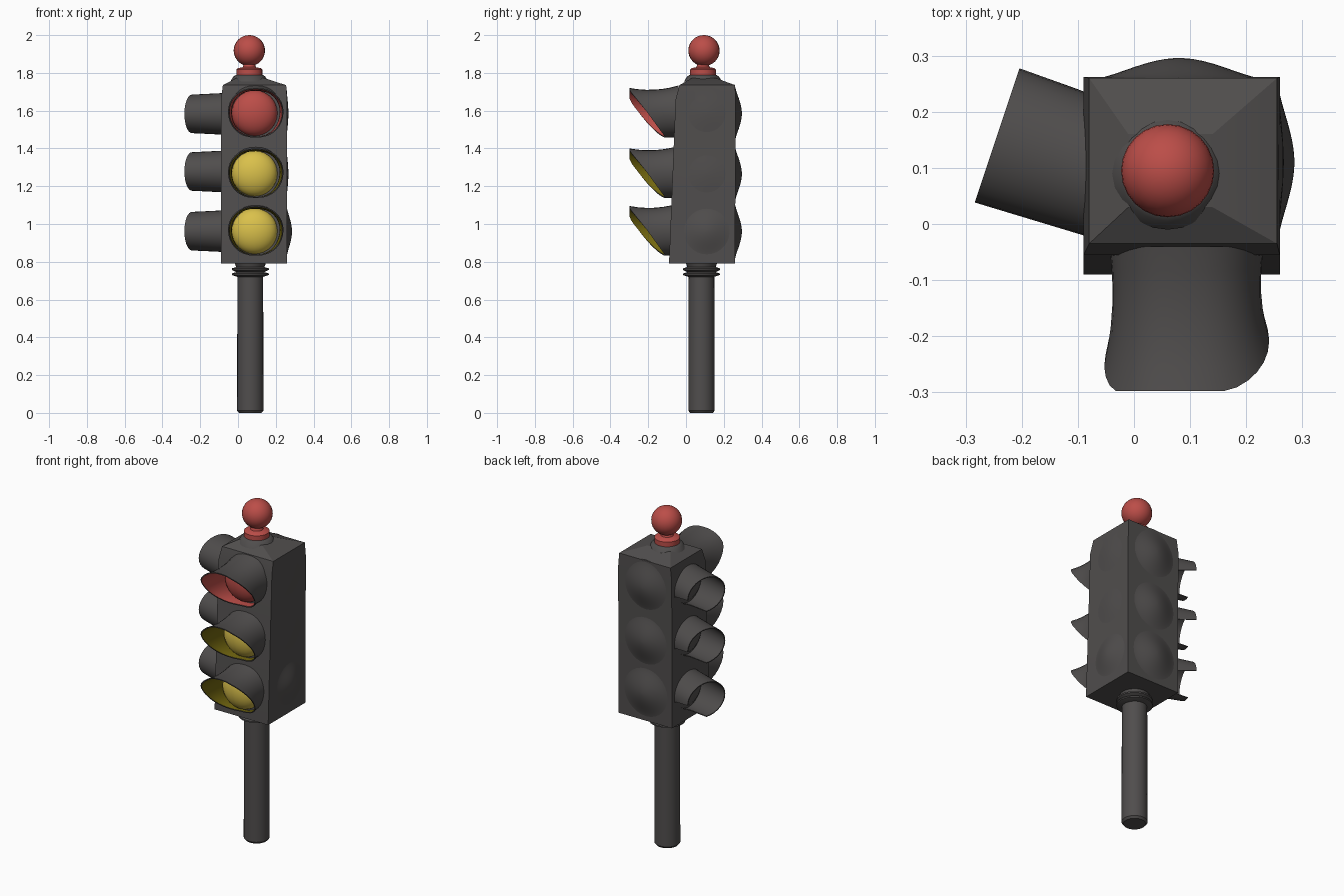
import bpy, bmesh, math
from mathutils import Vector

if "Cube" in bpy.data.objects:
    bpy.data.objects.remove(bpy.data.objects["Cube"])


def material(name, rgb):
    m = bpy.data.materials.new(name)
    m.diffuse_color = (*rgb, 1)
    m.use_nodes = True
    m.node_tree.nodes["Principled BSDF"].inputs["Base Color"].default_value = m.diffuse_color
    return m


DARK = material("dark_grey", (0.08, 0.075, 0.074))
RED = material("red", (0.50, 0.075, 0.065))
YELLOW = material("yellow", (0.70, 0.53, 0.07))
OLIVE = material("dark_yellow", (0.17, 0.135, 0.005))


def finish(name, bm, mats, angle=35):
    bmesh.ops.recalc_face_normals(bm, faces=bm.faces)
    mesh = bpy.data.meshes.new(name)
    bm.to_mesh(mesh)
    bm.free()
    for m in mats:
        mesh.materials.append(m)
    ob = bpy.data.objects.new(name, mesh)
    bpy.context.collection.objects.link(ob)
    bpy.ops.object.select_all(action='DESELECT')
    ob.select_set(True)
    bpy.context.view_layer.objects.active = ob
    bpy.ops.object.shade_smooth_by_angle(angle=math.radians(angle))
    return ob


def bridge(bm, a, b, mat=0):
    n = len(a)
    for i in range(n):
        f = bm.faces.new((a[i], a[(i + 1) % n], b[(i + 1) % n], b[i]))
        f.material_index = mat


def loft(name, rings, mat, angle=35):
    bm = bmesh.new()
    loops = [[bm.verts.new(p) for p in ring] for ring in rings]
    for a, b in zip(loops, loops[1:]):
        bridge(bm, a, b)
    bm.faces.new(loops[0])
    bm.faces.new(loops[-1])
    return finish(name, bm, [mat], angle)


def lathe(name, profile, mat, cx, cy, n=24):
    rings = [[(cx + r * math.cos(2 * math.pi * i / n),
               cy + r * math.sin(2 * math.pi * i / n), z) for i in range(n)]
             for r, z in profile]
    return loft(name, rings, mat)


def dome(name, centre, scale, mat, turn=0):
    bm = bmesh.new()
    bmesh.ops.create_uvsphere(bm, u_segments=24, v_segments=16, radius=1)
    ob = finish(name, bm, [mat], 60)
    ob.location, ob.scale = centre, scale
    ob.rotation_euler.z = turn
    return ob


def bulge(name, centre, out, side, radius, depth):
    """Soft swelling that runs tangent into a housing wall."""
    c, out, side = Vector(centre), Vector(out), Vector(side)
    rings = []
    for k in range(9):
        f = 1 - k / 8.3
        h = depth * math.cos(math.pi / 2 * f) ** 1.5 - 0.002 * f
        rings.append([c + out * h + (side * math.cos(a) + Vector((0, 0, math.sin(a)))) * radius * f
                      for a in (2 * math.pi * i / 28 for i in range(28))])
    return loft(name, rings, DARK, 50)


def visor(name, centre, out, side, section, length, lining, n=32):
    """Open hood: outer shell, rim and coloured inner lining."""
    bm = bmesh.new()
    c, out, side = Vector(centre), Vector(out), Vector(side)

    def ring(f, inset):
        verts = []
        for i in range(n):
            a = 2 * math.pi * i / n
            u, w = section(a, f)
            p = c + out * (length(a) * f) + side * (u * (1 - inset))
            p.z += w * (1 - inset)
            verts.append(bm.verts.new(p))
        return verts

    steps = [i / 6 for i in range(7)]
    outer = [ring(f, 0) for f in steps]
    inner = [ring(f, 0.045) for f in steps]
    for i in range(6):
        bridge(bm, outer[i], outer[i + 1])
        bridge(bm, inner[i], inner[i + 1], 1)
    bridge(bm, outer[-1], inner[-1])
    bridge(bm, outer[0], inner[0])
    return finish(name, bm, [DARK, lining], 50)


# Housing: leaning front, shallow pitched roof
def box_ring(x0, x1, y0, y1, z):
    return [(x0, y0, z), (x1, y0, z), (x1, y1, z), (x0, y1, z)]


loft("housing", [box_ring(-0.09, 0.26, -0.09, 0.26, 0.79),
                 box_ring(-0.09, 0.26, -0.055, 0.262, 1.66),
                 box_ring(-0.08, 0.255, -0.035, 0.26, 1.735),
                 box_ring(-0.01, 0.14, 0.03, 0.16, 1.772)], DARK, 20)

# Pole, flange rings and beacon
PX, PY = 0.065, 0.082
lathe("pole", [(0.06, 0), (0.07, 0.012), (0.068, 0.80)], DARK, PX, PY)
lathe("flange", [(0.068, 0.72), (0.098, 0.73), (0.098, 0.738), (0.075, 0.745),
                 (0.098, 0.757), (0.098, 0.765), (0.075, 0.772), (0.085, 0.80)],
      DARK, PX, PY)
lathe("roof_collar", [(0.10, 1.755), (0.085, 1.78), (0.07, 1.79)], DARK, 0.06, 0.09)
lathe("beacon_base", [(0.069, 1.775), (0.069, 1.818), (0.06, 1.825), (0.035, 1.83),
                      (0.03, 1.845), (0.042, 1.87)], RED, 0.06, 0.09)
dome("beacon_ball", (0.06, 0.095, 1.918), (0.083, 0.083, 0.082), RED)


# Front hood section: pinched waist, slightly sagging top
def front_section(a, f):
    co, si = math.cos(a), math.sin(a)
    r = 0.138 - 0.03 * f + 0.039 * f * f
    rz = 0.138 + (-0.075 * f + 0.062 * f * f if si > 0 else 0)
    return r * math.copysign(abs(co) ** 0.85, co), rz * si


def front_length(a):
    co, si = math.cos(a), math.sin(a)
    return min(0.258, 0.168 + 0.1 * si + 0.045 * max(0, -co))


# Side hood: nearly a full tube, cut back on its lower rear quarter
def side_section(a, f):
    return (0.12 + 0.006 * f) * math.cos(a), (0.112 - 0.01 * f) * math.sin(a)


def side_length(a):
    co, si = math.cos(a), math.sin(a)
    return 0.215 - 0.14 * min(1, 4 * max(0, co) * max(0, -si))


for pos, z, sz, lens, lining in (("top", 1.595, 1.583, RED, RED),
                                 ("middle", 1.275, 1.278, YELLOW, OLIVE),
                                 ("bottom", 0.97, 0.962, YELLOW, OLIVE)):
    face_y = -0.09 + 0.04 * (z - 0.79)
    visor(pos + "_front_hood", (0.094, -0.04, z), (0, -1, 0), (1, 0, 0),
          front_section, front_length, lining)
    dome(pos + "_front_lens", (0.088, face_y, z - 0.008), (0.121, 0.075, 0.121), lens)
    visor(pos + "_side_hood", (-0.04, 0.09, sz), (-0.949, 0.316, 0),
          (0.316, 0.949, 0), side_section, side_length, DARK)
    dome(pos + "_side_lens", (-0.08, 0.11, sz), (0.025, 0.105, 0.1), DARK, -0.2)
    # Soft blank bulges on the rear and right side
    bulge(pos + "_rear_bulge", (0.08, 0.26, z - 0.01), (0, 1, 0), (1, 0, 0), 0.155, 0.036)
    bulge(pos + "_right_bulge", (0.259, 0.11, z - 0.01), (1, 0, 0), (0, 1, 0), 0.14,
          0.027 if pos == "bottom" else 0.008)
